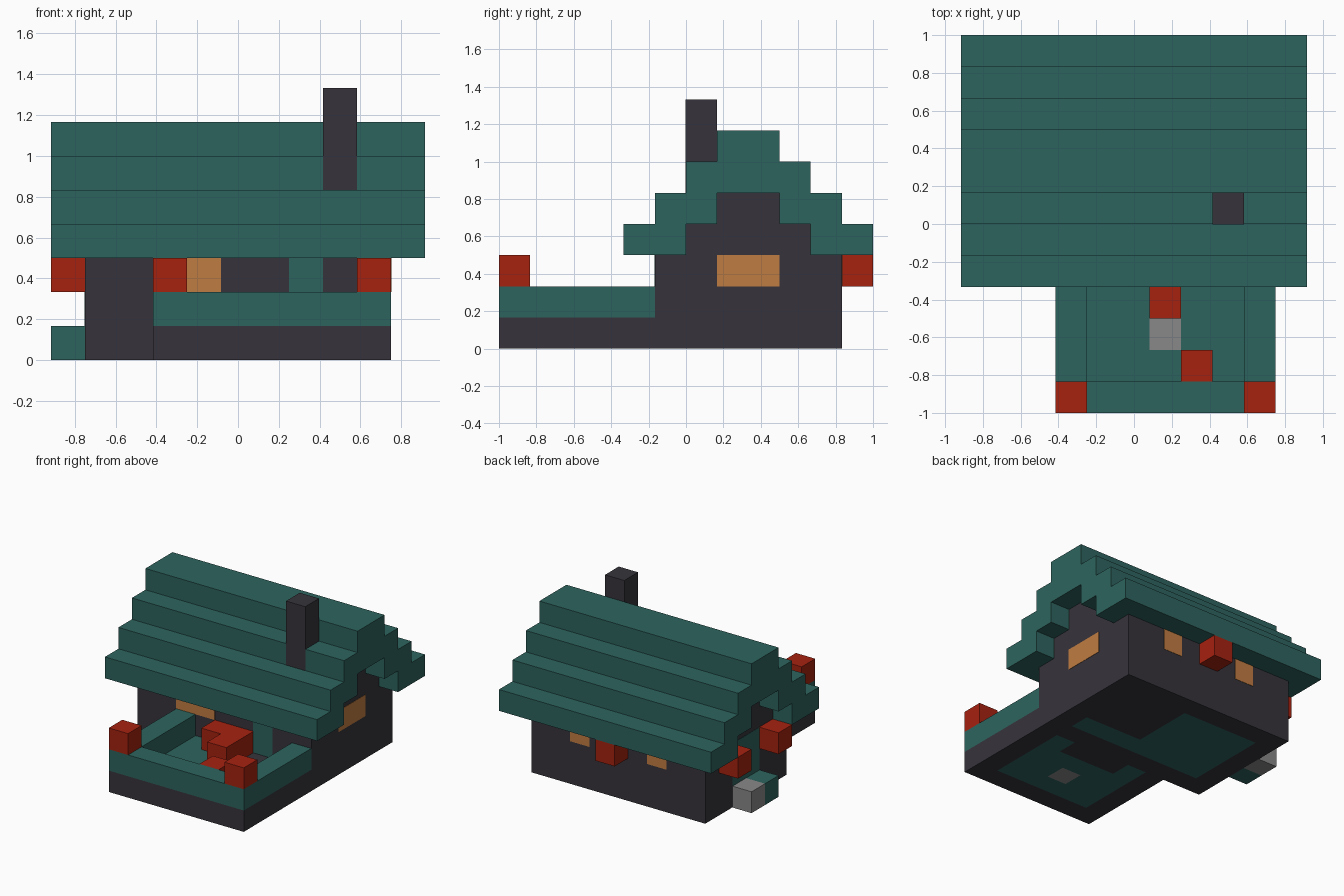
import bpy

cube = bpy.data.objects.get("Cube")
if cube:
    bpy.data.objects.remove(cube, do_unlink=True)

U = 1 / 6          # size of one building block
PLATE = 0.015      # half thickness of flush plates, in blocks


def material(name, r, g, b):
    m = bpy.data.materials.new(name)
    m.diffuse_color = (r, g, b, 1)
    m.use_nodes = True
    m.node_tree.nodes["Principled BSDF"].inputs["Base Color"].default_value = (r, g, b, 1)
    return m


TEAL = material("teal", 0.027, 0.127, 0.114)
DARK = material("charcoal", 0.037, 0.034, 0.044)
RED = material("red", 0.381, 0.016, 0.005)
ORANGE = material("orange", 0.527, 0.202, 0.054)
GREY = material("grey", 0.246, 0.246, 0.246)


def extrude(name, profile, x0, x1, mat):
    """Extrude a (y, z) profile, given in blocks, from x0 to x1."""
    n = len(profile)
    verts = [((x - 5.5) * U, (y - 6) * U, z * U) for x in (x0, x1) for y, z in profile]
    faces = [tuple(range(n))[::-1], tuple(range(n, 2 * n))]
    faces += [(i, (i + 1) % n, (i + 1) % n + n, i + n) for i in range(n)]
    mesh = bpy.data.meshes.new(name)
    mesh.from_pydata(verts, [], faces)
    mesh.materials.append(mat)
    obj = bpy.data.objects.new(name, mesh)
    bpy.context.collection.objects.link(obj)
    return obj


def box(name, x, y, z, mat):
    """Box from block ranges along each axis."""
    return extrude(name, [(y[0], z[0]), (y[1], z[0]), (y[1], z[1]), (y[0], z[1])], *x, mat)


def thin(p):
    return (p - PLATE, p + PLATE)


def mirrored(half):
    """Complete a half profile across the ridge at y = 8 blocks."""
    return half + [(16 - y, z) for y, z in reversed(half)]


# House walls
gable = mirrored([(5, 0), (5, 3), (6, 3), (6, 4), (7, 4), (7, 5)])
extrude("right_gable_wall", gable, 1, 2, DARK)
extrude("left_gable_wall", gable, 9, 10, DARK)
box("front_wall", (2, 9), (5, 6), (0, 3), DARK)
box("back_wall", (2, 9), (10, 11), (0, 3), DARK)

# Stepped hollow roof
outer = mirrored([(4, 3), (4, 4), (5, 4), (5, 5), (6, 5), (6, 6), (7, 6), (7, 7)])
inner = mirrored([(6, 3), (6, 4), (7, 4), (7, 5)])
extrude("roof", outer + inner[::-1], 0, 11, TEAL)
box("chimney", (8, 9), (6 - PLATE, 7), (5, 8), DARK)

# House floor and hearth
FLOOR = (0, 1)
box("house_floor", (2, 6), (6, 10), FLOOR, TEAL)
box("house_floor_passage", (6, 9), (6, 7), FLOOR, TEAL)
box("hearth_floor", (6, 9), (7, 10), FLOOR, DARK)

# Windows and doors, flush with the walls
WINDOW, DOOR = (2, 3), (1, 3)
box("front_window", (3, 5), thin(5), WINDOW, ORANGE)
box("left_window", thin(10), (7, 9), WINDOW, ORANGE)
for side, x in (("right", 3), ("left", 7)):
    box("back_window_" + side, (x, x + 1), thin(11), WINDOW, ORANGE)
box("front_door", (7, 8), thin(5), DOOR, TEAL)
box("side_door", thin(1), (7, 9), DOOR, TEAL)

# Terrace: dark base with a teal rim on top
for part, z, mat in (("base", FLOOR, DARK), ("rim", (1, 2), TEAL)):
    box("terrace_front_" + part, (3, 10), (0, 1), z, mat)
    box("terrace_right_" + part, (3, 4), (1, 5), z, mat)
    box("terrace_left_" + part, (9, 10), (1, 5), z, mat)

# Terrace floor around a grey stone and a dark doorstep
for x, y in (((4, 9), (1, 2)), ((4, 6), (2, 3)), ((7, 9), (2, 3)),
             ((4, 9), (3, 4)), ((4, 5), (4, 5)), ((8, 9), (4, 5))):
    box("terrace_floor", x, y, FLOOR, TEAL)
box("floor_stone", (6, 7), (2, 3), FLOOR, GREY)
box("doorstep", (5, 8), (4, 5), FLOOR, DARK)

# Terrace seating
box("bench_long", (6, 7), (3, 5), (1, 2), RED)
box("bench_short", (5, 6), (4, 5), (1, 2), RED)
box("stool", (7, 8), (1, 2), (1, 2), RED)

# Lanterns on the terrace corners, beside the side door and on the back wall
for x, y in ((3, 0), (9, 0), (0, 6), (0, 9), (5, 11)):
    box("lantern", (x, x + 1), (y, y + 1), (2, 3), RED)

# Steps at the side door
box("side_step", (0, 1), (7, 8), FLOOR, TEAL)
box("side_stone", (0, 1), (8, 9), FLOOR, GREY)

# Make all face normals point outwards
import bmesh
for obj in bpy.context.collection.objects:
    if obj.type == "MESH":
        bm = bmesh.new()
        bm.from_mesh(obj.data)
        bmesh.ops.recalc_face_normals(bm, faces=bm.faces)
        bm.to_mesh(obj.data)
        bm.free()
